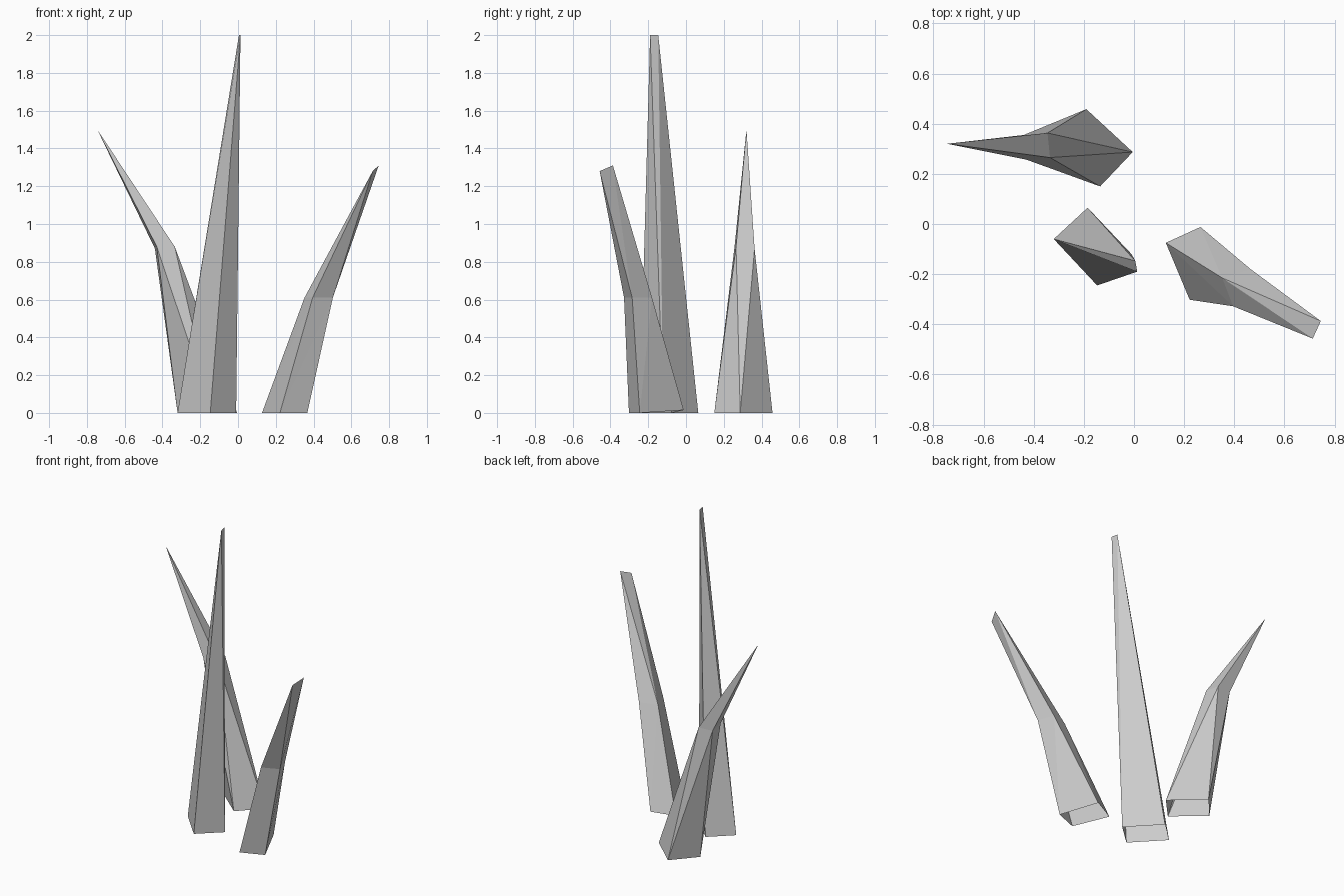
import bpy, bmesh

if "Cube" in bpy.data.objects:
    bpy.data.objects.remove(bpy.data.objects["Cube"])


def blade(name, rings):
    """Loft four-sided rings (left, front, right, back) into an open-bottomed blade."""
    bm = bmesh.new()
    loops = [[bm.verts.new(p) for p in ring] for ring in rings]
    for low, high in zip(loops, loops[1:]):
        for i in range(4):
            j = (i + 1) % 4
            bm.faces.new((low[i], low[j], high[j]))
            bm.faces.new((low[i], high[j], high[i]))
    # Collapse the repeated tip points
    bmesh.ops.remove_doubles(bm, verts=bm.verts, dist=0.0005)
    bmesh.ops.dissolve_degenerate(bm, edges=bm.edges, dist=0.0001)
    bmesh.ops.recalc_face_normals(bm, faces=bm.faces)
    mesh = bpy.data.meshes.new(name)
    bm.to_mesh(mesh)
    bm.free()
    obj = bpy.data.objects.new(name, mesh)
    bpy.context.collection.objects.link(obj)


def edge_tip(front, back):
    """Chisel tip: left and back corners share one point, front and right the other."""
    return [back, front, front, back]


# Tall straight blade
blade("tall_blade", [
    [(-0.32, -0.06, 0), (-0.147, -0.245, 0), (-0.01, -0.12, 0), (-0.185, 0.065, 0)],
    edge_tip((0.013, -0.19, 2), (0.005, -0.147, 2)),
])

# Left blade, twisted and bent outward to a point
blade("left_blade", [
    [(-0.32, 0.31, 0), (-0.135, 0.15, 0), (-0.005, 0.287, 0), (-0.19, 0.458, 0)],
    [(-0.44, 0.355, 0.87), (-0.43, 0.257, 0.88), (-0.335, 0.265, 0.88), (-0.345, 0.363, 0.87)],
    [(-0.745, 0.32, 1.5)] * 4,
])

# Right blade, bent outward to a narrow edge
blade("right_blade", [
    [(0.127, -0.075, 0), (0.222, -0.302, 0), (0.367, -0.245, 0), (0.265, -0.012, 0.015)],
    [(0.352, -0.215, 0.61), (0.395, -0.328, 0.61), (0.502, -0.285, 0.61), (0.465, -0.18, 0.61)],
    edge_tip((0.713, -0.457, 1.28), (0.745, -0.387, 1.31)),
])
